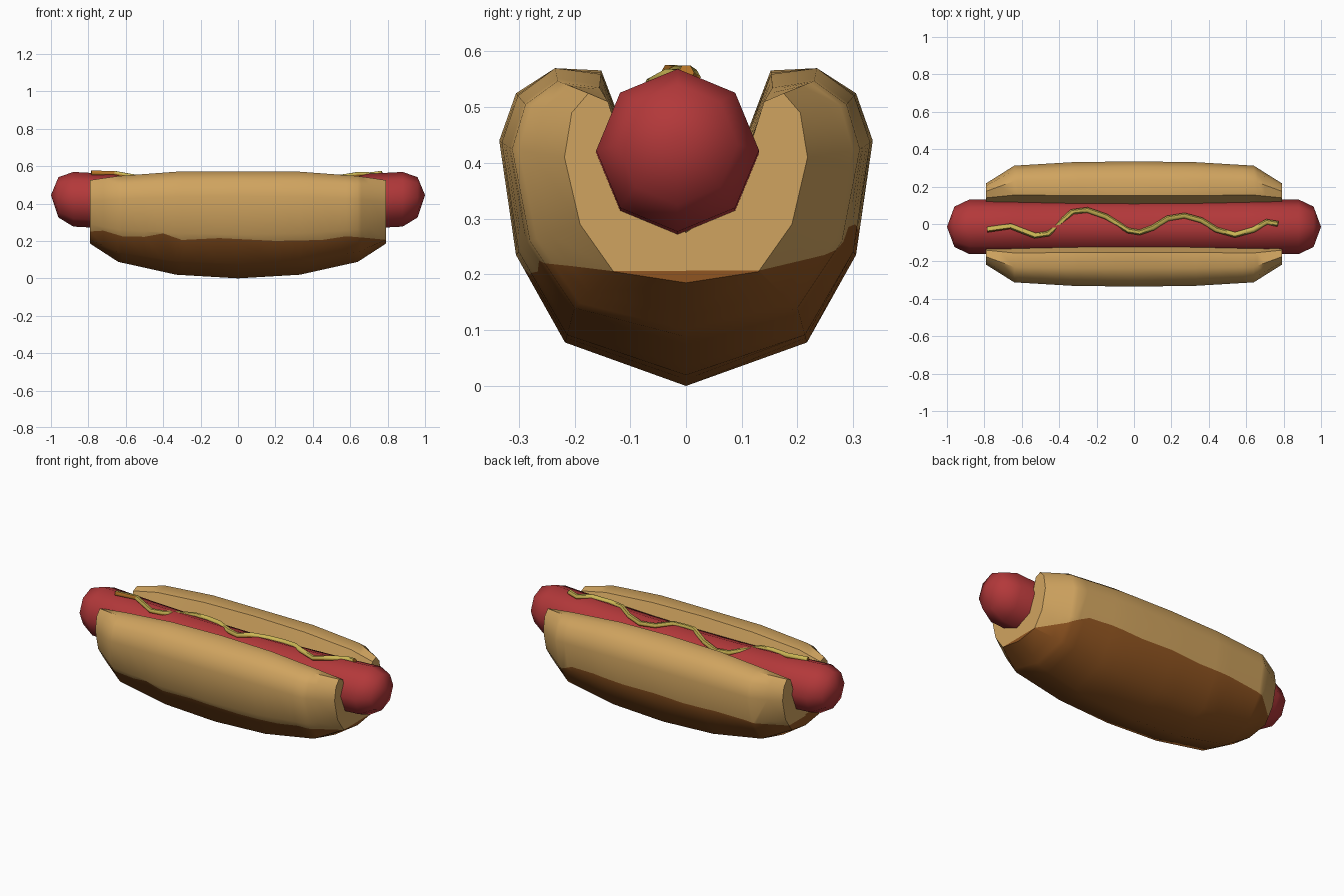
import bpy, bmesh, math
from mathutils import Vector

if "Cube" in bpy.data.objects:
    bpy.data.objects.remove(bpy.data.objects["Cube"])


def material(name, rgb):
    m = bpy.data.materials.new(name)
    m.diffuse_color = (*rgb, 1)
    m.use_nodes = True
    m.node_tree.nodes["Principled BSDF"].inputs["Base Color"].default_value = m.diffuse_color
    return m


TAN = material("tan_bread", (0.63, 0.37, 0.115))
BROWN = material("brown_crust", (0.28, 0.09, 0.015))
RED = material("red_sausage", (0.45, 0.04, 0.042))
YELLOW = material("mustard_yellow", (0.60, 0.47, 0.09))
ORANGE = material("mustard_orange", (0.48, 0.18, 0.02))


def finish(bm, name, mats, angle):
    mesh = bpy.data.meshes.new(name)
    bm.to_mesh(mesh)
    bm.free()
    ob = bpy.data.objects.new(name, mesh)
    bpy.context.collection.objects.link(ob)
    for m in mats:
        mesh.materials.append(m)
    bpy.ops.object.select_all(action='DESELECT')
    ob.select_set(True)
    bpy.context.view_layer.objects.active = ob
    bpy.ops.object.shade_smooth_by_angle(angle=math.radians(angle))
    return ob


def loft(bm, rings):
    """Join closed rings of points with quads; returns the vertex rings."""
    vs = [[bm.verts.new(p) for p in r] for r in rings]
    n = len(vs[0])
    for a, b in zip(vs, vs[1:]):
        for i in range(n):
            bm.faces.new((a[i], a[(i + 1) % n], b[(i + 1) % n], b[i]))
    return vs


def lerp_table(table, x):
    for (x0, h0), (x1, h1) in zip(table, table[1:]):
        if x <= x1:
            return h0 + (h1 - h0) * (x - x0) / (x1 - x0)
    return table[-1][1]


# Bun: half sections (y, z) from the bottom, over the lip and into the slot
MID = [(0, 0), (.217, .078), (.305, .235), (.335, .44), (.305, .525),
       (.235, .57), (.152, .566), (.108, .45), (.075, .36), (0, .31)]
NEAR = [(0, .088), (.2, .14), (.28, .26), (.312, .425), (.288, .505),
        (.23, .547), (.155, .535), (.115, .44), (.075, .34), (0, .29)]
END = [(0, .185), (.13, .205), (.19, .29), (.218, .41), (.205, .49),
       (.175, .525), (.14, .51), (.115, .43), (.075, .33), (0, .275)]
SHOULDER = [((a * .8 + c * .2), (b * .78 + d * .22)) for (a, b), (c, d) in zip(MID, NEAR)]
SHOULDER[5] = (.235, .57)


def bun_ring(x, half):
    return [(x, y, z) for y, z in half] + [(x, -y, z) for y, z in half[-2:0:-1]]


stations = [(-.79, END), (-.64, NEAR), (-.33, SHOULDER), (0, MID),
            (.33, SHOULDER), (.64, NEAR), (.79, END)]
bm = bmesh.new()
rings = loft(bm, [bun_ring(x, h) for x, h in stations])
for r in (rings[0], rings[-1]):
    for side in (1, -1):
        p = [r[(i * side) % 18] for i in range(10)]
        for i in range(4):
            bm.faces.new((p[i], p[i + 1], p[8 - i], p[9 - i]))
bmesh.ops.recalc_face_normals(bm, faces=bm.faces)

# Wavy upper edge of the browned crust, cut strip by strip on each side
FRONT = [(-.8, .25), (-.72, .255), (-.62, .225), (-.5, .222), (-.4, .24), (-.3, .205),
         (-.1, .215), (.2, .2), (.45, .205), (.58, .225), (.7, .215), (.8, .205)]
BACK = [(-.8, .24), (-.6, .27), (-.4, .28), (-.2, .275), (0, .285), (.2, .28),
        (.4, .29), (.55, .285), (.66, .235), (.8, .205)]
for x in sorted({p[0] for p in FRONT + BACK}):
    bmesh.ops.bisect_plane(bm, geom=bm.verts[:] + bm.edges[:] + bm.faces[:], dist=1e-5,
                           plane_co=(x, 0, 0), plane_no=(1, 0, 0))
for side, table in ((-1, FRONT), (1, BACK)):
    for (x0, h0), (x1, h1) in zip(table, table[1:]):
        fs = [f for f in bm.faces if x0 < f.calc_center_median().x < x1
              and f.calc_center_median().y * side > 0]
        es = {e for f in fs for e in f.edges}
        vs = {v for f in fs for v in f.verts}
        bmesh.ops.bisect_plane(bm, geom=list(vs) + list(es) + fs, dist=1e-5,
                               plane_co=(x0, 0, h0), plane_no=(h0 - h1, 0, x1 - x0))
for f in bm.faces:
    c = f.calc_center_median()
    f.material_index = int(c.z < lerp_table(FRONT if c.y < 0 else BACK, c.x))
finish(bm, "bun", [TAN, BROWN], 48)


# Sausage: eight-sided, bending up slightly towards its pointed ends
SY = -.015


def sausage_z(x):
    return .395 + .029 * (x / .9) ** 2


half = [(.3, .146, 0), (.6, .146, 0), (.88, .146, 0), (.96, .108, .005)]
profile = [(-x, r, d) for x, r, d in half[::-1]] + [(0, .146, 0)] + half
bm = bmesh.new()
rings = loft(bm, [[(x, SY + r * math.sin(k * math.pi / 4),
                    sausage_z(x) + d + r * math.cos(k * math.pi / 4)) for k in range(8)]
                  for x, r, d in profile])
for r, x in ((rings[0], -1), (rings[-1], 1)):
    tip = bm.verts.new((x, SY, .445))
    for k in range(8):
        bm.faces.new((r[k], r[(k + 1) % 8], tip))
bmesh.ops.recalc_face_normals(bm, faces=bm.faces)
finish(bm, "sausage", [RED], 60)

# Mustard: a thin wavy tube lying on top of the sausage
PATH = [(-.785, -.03), (-.66, -.012), (-.53, -.062), (-.46, -.052), (-.33, .065), (-.25, .075),
        (-.15, .04), (-.03, -.035), (.03, -.045), (.1, -.02), (.18, .03), (.27, .045),
        (.36, .02), (.44, -.03), (.54, -.058), (.64, -.03), (.71, .012), (.77, 0)]
pts = [Vector((x, y, sausage_z(x) + .152 - .41 * abs(y - SY))) for x, y in PATH]
tube = []
for i, p in enumerate(pts):
    t = (pts[min(i + 1, len(pts) - 1)] - pts[max(i - 1, 0)]).normalized()
    s = Vector((0, 0, 1)).cross(t).normalized()
    u = t.cross(s)
    tube.append([p + .015 * (s * math.cos(k * math.pi / 3) + u * math.sin(k * math.pi / 3))
                 for k in range(6)])
bm = bmesh.new()
rings = loft(bm, tube)
for r in (rings[0], rings[-1]):
    bm.faces.new(r)
bmesh.ops.recalc_face_normals(bm, faces=bm.faces)
for f in bm.faces:
    c = f.calc_center_median()
    f.material_index = int(len(f.verts) == 6 or f.normal.z < -.1
                           or (c.x < -.6 and f.normal.y < -.3))
finish(bm, "mustard", [YELLOW, ORANGE], 60)
